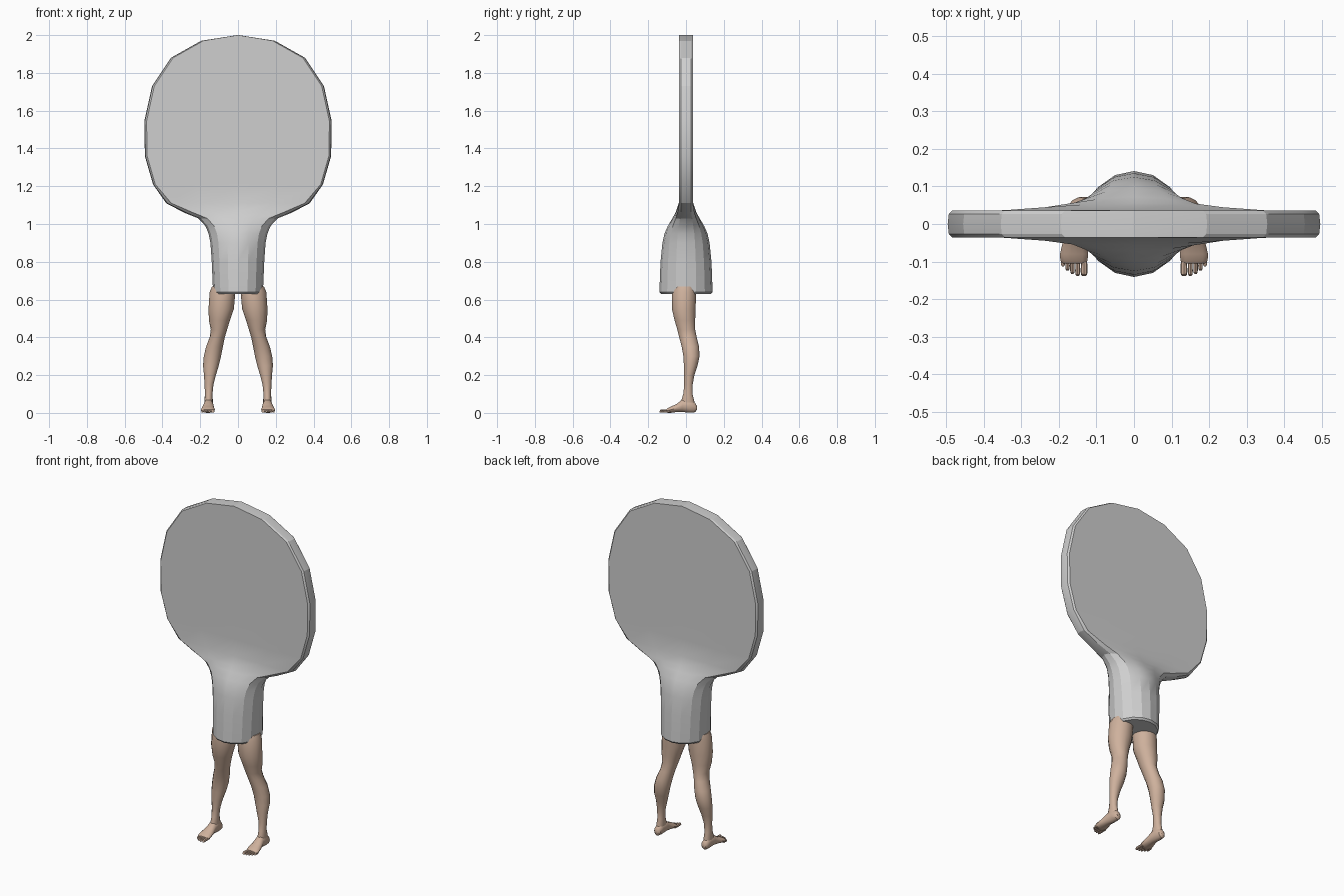
import bpy, bmesh, math

def material(name, rgb):
    m = bpy.data.materials.new(name)
    m.diffuse_color = (*rgb, 1)
    return m

GREY = material("light grey", (0.62, 0.62, 0.62))
SKIN = material("skin", (0.62, 0.44, 0.335))

def loft(bm, rings):
    """Bridge equal-sized closed rings and cap both ends."""
    vs = [[bm.verts.new(p) for p in r] for r in rings]
    n = len(vs[0])
    for a, b in zip(vs, vs[1:]):
        for i in range(n):
            j = (i + 1) % n
            bm.faces.new((a[i], a[j], b[j], b[i]))
    bm.faces.new(vs[0][::-1])
    bm.faces.new(vs[-1])

def finish(name, bm, mat, smooth=None):
    bmesh.ops.remove_doubles(bm, verts=bm.verts, dist=0.0005)
    bmesh.ops.recalc_face_normals(bm, faces=bm.faces)
    me = bpy.data.meshes.new(name)
    bm.to_mesh(me)
    bm.free()
    me.materials.append(mat)
    ob = bpy.data.objects.new(name, me)
    bpy.context.collection.objects.link(ob)
    if smooth:
        bpy.ops.object.select_all(action='DESELECT')
        ob.select_set(True)
        bpy.context.view_layer.objects.active = ob
        bpy.ops.object.shade_smooth_by_angle(angle=math.radians(smooth))
    return ob

# Paddle: horizontal sections that morph from a round handle to a thin slab
def paddle_ring(z, w, d, t):
    rim = min(0.012, w * 0.5)
    slab = [(w, 0), (w - rim * 0.25, 0.027), (w - rim, 0.036), (w * 0.5, 0.036), (0, 0.036)]
    quarter = []
    for i, (sx, sy) in enumerate(slab):
        a = math.pi / 8 * i
        ex, ey = w * math.cos(a), d * math.sin(a)
        quarter.append((ex + (sx - ex) * t, ey + (sy - ey) * t))
    half = quarter + [(-x, y) for x, y in quarter[-2::-1]]
    full = half + [(x, -y) for x, y in half[-2:0:-1]]
    return [(x, y, z) for x, y in full]

# height, half width, half depth, slab amount
SECTIONS = [
    (0.63, 0.125, 0.132, 0), (0.64, 0.132, 0.141, 0), (0.80, 0.139, 0.135, 0),
    (0.90, 0.146, 0.125, 0), (0.95, 0.156, 0.116, 0.03), (0.99, 0.173, 0.104, 0.12),
    (1.03, 0.210, 0.088, 0.3), (1.06, 0.285, 0.075, 0.5), (1.11, 0.380, 0.052, 0.85),
    (1.21, 0.450, 0.037, 1), (1.36, 0.493, 0.036, 1), (1.545, 0.496, 0.036, 1),
    (1.73, 0.455, 0.036, 1), (1.88, 0.355, 0.036, 1), (1.97, 0.195, 0.036, 1),
    (2.00, 0.004, 0.036, 1)]
bm = bmesh.new()
loft(bm, [paddle_ring(*s) for s in SECTIONS])
finish("paddle_body", bm, GREY, 20)

# Leg: z, inner x, outer x, front y, back y
LEG = [
    (0.668, 0.02, 0.138, -0.07, 0.055), (0.64, 0.014, 0.15, -0.076, 0.056),
    (0.55, 0.022, 0.156, -0.076, 0.052), (0.49, 0.043, 0.154, -0.062, 0.050),
    (0.44, 0.058, 0.144, -0.047, 0.050), (0.40, 0.070, 0.150, -0.037, 0.058),
    (0.35, 0.080, 0.169, -0.024, 0.070), (0.30, 0.090, 0.181, -0.015, 0.073),
    (0.25, 0.102, 0.185, -0.012, 0.062), (0.20, 0.117, 0.180, -0.012, 0.045),
    (0.15, 0.130, 0.177, -0.010, 0.036), (0.10, 0.135, 0.175, -0.015, 0.035),
    (0.06, 0.133, 0.178, -0.028, 0.045), (0.03, 0.136, 0.175, -0.030, 0.047)]
# Foot: y, inner x, outer x, bottom z, top z
FOOT = [
    (0.057, 0.145, 0.167, 0.015, 0.038), (0.048, 0.135, 0.176, 0.003, 0.055),
    (0.02, 0.132, 0.179, 0.0, 0.075), (-0.02, 0.130, 0.182, 0.004, 0.072),
    (-0.05, 0.126, 0.190, 0.004, 0.047), (-0.08, 0.122, 0.197, 0.0, 0.034),
    (-0.098, 0.124, 0.196, 0.0, 0.025), (-0.105, 0.130, 0.188, 0.004, 0.019)]

def oval(a0, a1, b0, b1, n=14):
    """Points of an ellipse filling the given box."""
    return [((a0 + a1) / 2 + (a1 - a0) / 2 * math.cos(2 * math.pi * i / n),
             (b0 + b1) / 2 + (b1 - b0) / 2 * math.sin(2 * math.pi * i / n)) for i in range(n)]

def toe_ring(x, y, r):
    return [(px, y, pz) for px, pz in oval(x - r, x + r, 0.001, 0.001 + 2 * r, 8)]

for side, s in (("right", 1), ("left", -1)):
    bm = bmesh.new()
    loft(bm, [[(s * x, y, z) for x, y in oval(x0, x1, y0, y1)] for z, x0, x1, y0, y1 in LEG])
    finish(side + "_leg", bm, SKIN, 40)

    bm = bmesh.new()
    loft(bm, [[(s * x, y, z) for x, z in oval(x0, x1, z0, z1)] for y, x0, x1, z0, z1 in FOOT])
    # Toes: big toe innermost, shrinking outward
    for x, tip, r in ((0.133, -0.139, 0.009), (0.150, -0.138, 0.0065), (0.164, -0.133, 0.006),
                      (0.177, -0.124, 0.006), (0.189, -0.113, 0.0055)):
        rings = [toe_ring(x, -0.085, r * 0.9), toe_ring(x, tip + 0.012, r),
                 toe_ring(x, tip + 0.004, r * 0.9), toe_ring(x, tip, r * 0.5)]
        loft(bm, [[(s * a, b, c) for a, b, c in ring] for ring in rings])
    finish(side + "_foot", bm, SKIN, 40)
